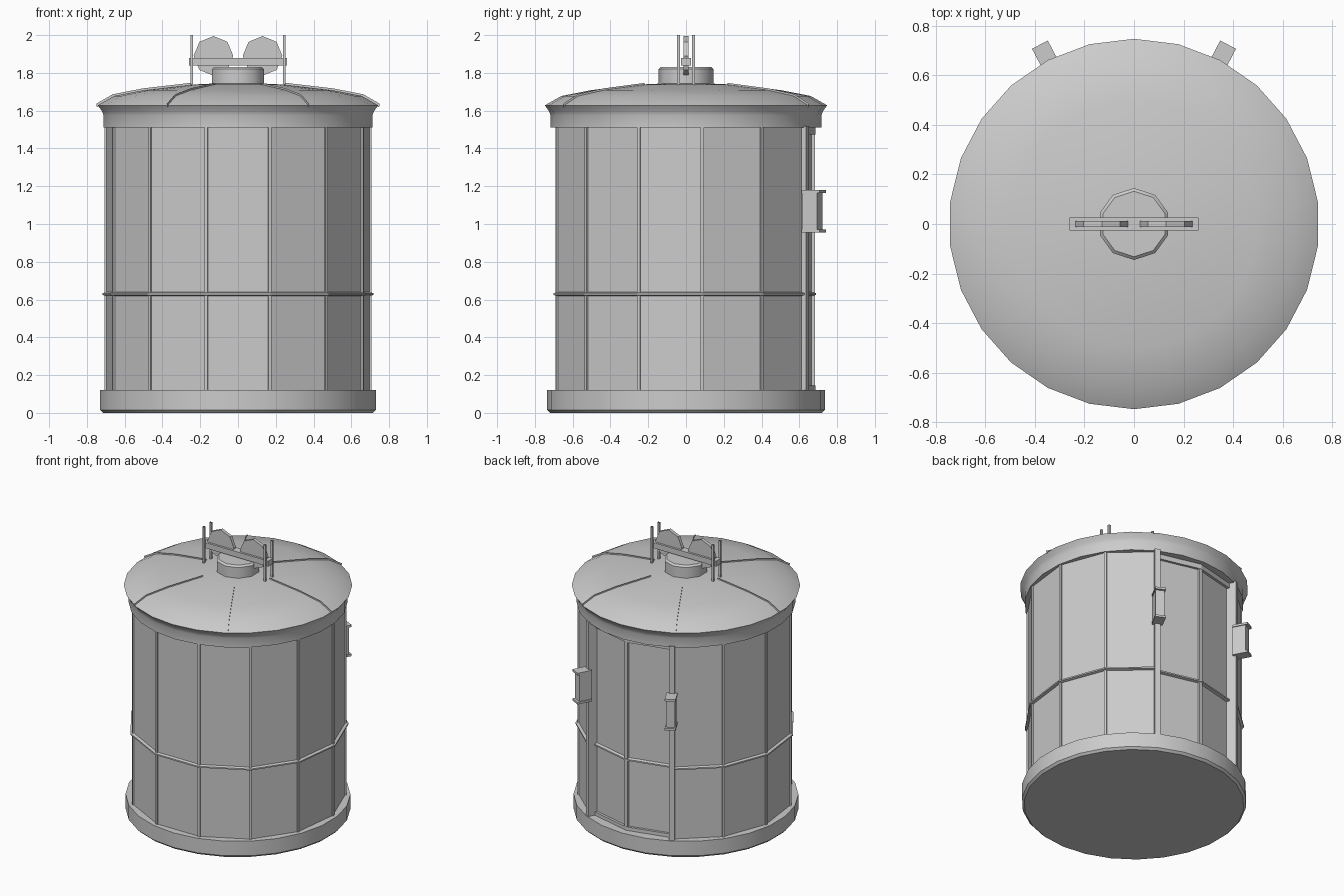
import bpy
from math import sin, cos, pi, radians
from mathutils import Matrix, Vector

if "Cube" in bpy.data.objects:
    bpy.data.objects.remove(bpy.data.objects["Cube"])

STEP = 2 * pi / 13          # one wall panel; angles are measured from the front
DOOR = 5.5 * STEP           # angle of the two door posts


def polar(r, a, z):
    return (r * sin(a), -r * cos(a), z)


def make(name, verts, faces, smooth=None):
    me = bpy.data.meshes.new(name)
    me.from_pydata(verts, [], faces)
    me.validate()
    if smooth:
        me.polygons.foreach_set("use_smooth", [True] * len(me.polygons))
        me.set_sharp_from_angle(angle=radians(smooth))
    ob = bpy.data.objects.new(name, me)
    bpy.context.collection.objects.link(ob)
    return ob


def lathe(name, profile, angles, closed=True, caps="", smooth=None):
    """Sweep an (r, z) profile, listed bottom to top, round the given angles."""
    n, m = len(angles), len(profile)
    verts = [polar(r, a, z) for r, z in profile for a in angles]
    faces = []
    for j in range(m - 1):
        for i in range(n if closed else n - 1):
            k = (i + 1) % n
            faces.append((j * n + i, j * n + k, (j + 1) * n + k, (j + 1) * n + i))
    if "b" in caps:
        faces.append(tuple(range(n))[::-1])
    if "t" in caps:
        faces.append(tuple(range((m - 1) * n, m * n)))
    return make(name, verts, faces, smooth)


def ring(n, offset=0.0):
    return [offset + 2 * pi * i / n for i in range(n)]


def box(name, lo, hi, angle=None):
    """Box; with an angle, x is tangential and y is the outward radius."""
    v = [(x, y, z) for z in (lo[2], hi[2]) for y in (lo[1], hi[1]) for x in (lo[0], hi[0])]
    if angle is not None:
        rot = Matrix.Rotation(angle + pi, 3, "Z")
        v = [tuple(rot @ Vector(p)) for p in v]
    f = [(0, 2, 3, 1), (4, 5, 7, 6), (0, 1, 5, 4), (2, 6, 7, 3), (0, 4, 6, 2), (1, 3, 7, 5)]
    return make(name, v, f)


# Base plinth
lathe("base", [(0.72, 0), (0.735, 0.015), (0.735, 0.12), (0.6, 0.12)],
      ring(26), caps="bt", smooth=30)

# Faceted wall, with the two rear panels set back as a door
wall_angles = [STEP * (i - 5.5) for i in range(12)]
door_angles = [DOOR, pi, 2 * pi - DOOR]
lathe("wall", [(0.703, 0.1), (0.703, 1.53)], wall_angles, closed=False)
lathe("door", [(0.667, 0.1), (0.667, 1.53)], door_angles, closed=False)
for name, z0, z1 in (("door_sill", 0.11, 0.145), ("door_head", 1.475, 1.52)):
    lathe(name, [(0.66, z0), (0.685, z0), (0.685, z1), (0.66, z1)], door_angles, closed=False)

# Pointed band round the middle
for name, r, angs in (("waist_band", 0.70, wall_angles), ("door_band", 0.665, door_angles)):
    lathe(name, [(r - 0.005, 0.617), (r + 0.022, 0.624), (r + 0.022, 0.634), (r - 0.005, 0.642)],
          angs, closed=False)

# Thin posts at the panel seams, wider posts beside the door
for i, a in enumerate(wall_angles[1:-1]):
    box(f"seam_post_{i}", (-0.009, 0.68, 0.11), (0.009, 0.71, 1.52), a)
box("door_centre_post", (-0.012, 0.65, 0.11), (0.012, 0.682, 1.52), pi)
for side, a in (("left", -DOOR), ("right", DOOR)):
    box(f"door_post_{side}", (-0.018, 0.65, 0.11), (0.018, 0.727, 1.52), a)
    # Door handle block with top and bottom flanges
    box(f"handle_{side}", (-0.03, 0.71, 0.965), (0.03, 0.8, 1.17), a)
    box(f"handle_top_{side}", (-0.036, 0.71, 1.165), (0.036, 0.817, 1.18), a)
    box(f"handle_bottom_{side}", (-0.036, 0.71, 0.955), (0.036, 0.817, 0.97), a)

# Roof: flared rim and shallow dome
lathe("roof_rim", [(0.64, 1.51), (0.717, 1.51), (0.717, 1.575), (0.725, 1.597), (0.747, 1.628)],
      ring(26), smooth=40)
dome = [(0.747, 1.628), (0.66, 1.678), (0.5, 1.709), (0.25, 1.738), (0.1, 1.745)]
lathe("roof_dome", dome, ring(26), caps="t", smooth=40)

# Six thin upright fins along the roof
fin = [(r, z) for r, z in dome[:4]]
for i in range(6):
    a = radians(30 + 60 * i)
    low = [polar(r, a, z - 0.01) for r, z in fin]
    high = [polar(r + 0.003, a, z + 0.009) for r, z in fin]
    make(f"roof_fin_{i}", low + high, [(j, j + 1, j + 5, j + 4) for j in range(3)])

# Ten-sided cap on the roof
lathe("roof_cap", [(0.145, 1.73), (0.145, 1.82), (0.132, 1.832)], ring(10), caps="t", smooth=40)

# Cross bar, twin octagonal discs and four open rods
box("cross_bar", (-0.26, -0.027, 1.84), (0.26, 0.027, 1.88))
for side, s in (("left", -1), ("right", 1)):
    cx = 0.13 * s
    v = [(cx + 0.105 * sin(t), y, 1.89 + 0.105 * cos(t)) for y in (-0.012, 0.012) for t in ring(8)]
    f = [tuple(range(8)), tuple(range(15, 7, -1))]
    f += [(i, i + 8, (i + 1) % 8 + 8, (i + 1) % 8) for i in range(8)]
    make(f"disc_{side}", v, f)
    for row, y in (("front", -0.04), ("back", 0.04)):
        rod = lathe(f"rod_{row}_{side}", [(0.01, 1.735), (0.01, 2.0)], ring(4, pi / 4))
        rod.location = (0.245 * s, y, 0)
